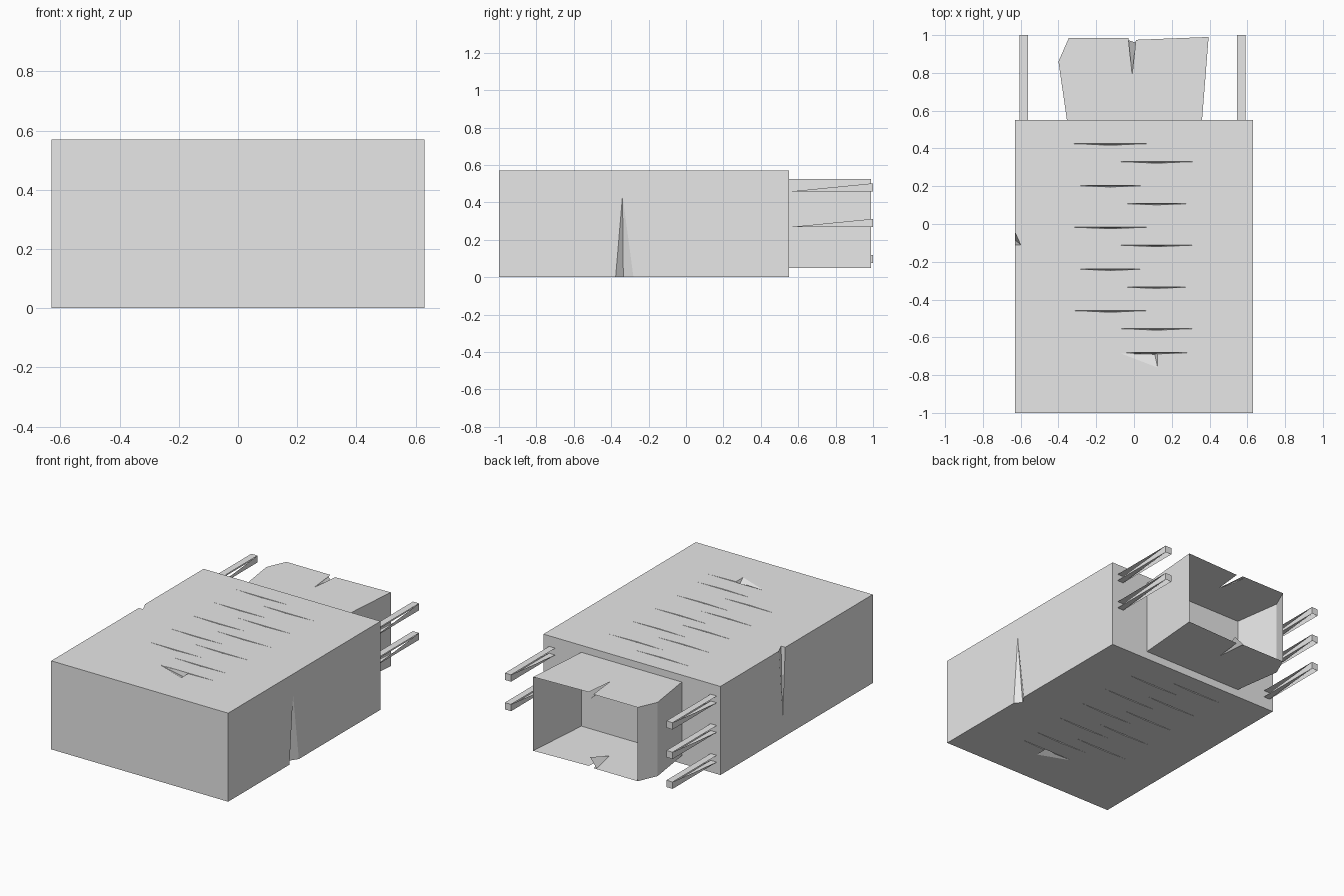
import bpy, bmesh

cube = bpy.data.objects.get("Cube")
if cube:
    bpy.data.objects.remove(cube, do_unlink=True)

grey = bpy.data.materials.new("plain_grey")
grey.use_nodes = True
grey.diffuse_color = (0.8, 0.8, 0.8, 1)
grey.node_tree.nodes["Principled BSDF"].inputs["Base Color"].default_value = (0.8, 0.8, 0.8, 1)

W, H, BACK = 0.63, 0.57, 0.55


def add_object(name, bm):
    mesh = bpy.data.meshes.new(name)
    bm.to_mesh(mesh)
    bm.free()
    mesh.materials.append(grey)
    ob = bpy.data.objects.new(name, mesh)
    bpy.context.collection.objects.link(ob)
    return ob


def add_hull(bm, points):
    verts = [bm.verts.new(p) for p in points]
    bmesh.ops.convex_hull(bm, input=verts)
    bmesh.ops.recalc_face_normals(bm, faces=bm.faces)


def add_dent(bm, outline, z, up, tip):
    """Closed wedge from an outline on a horizontal surface to a buried tip."""
    add_hull(bm, [(x, y, z) for x, y in outline]
             + [(x, y, z + up * 0.02) for x, y in outline] + [tip])


# Main housing
bm = bmesh.new()
add_hull(bm, [(x, y, z) for x in (-W, W) for y in (-1, BACK) for z in (0, H)])
housing = add_object("housing", bm)

# Staggered vent slots on top and bottom, and the larger front dent
bm = bmesh.new()
for z, up in ((H, 1), (0, -1)):
    for i in range(6):
        for left, right, first in ((-0.32, 0.07, 0.425), (-0.08, 0.32, 0.33)):
            y = first - 0.221 * i
            if y < -0.7:
                y = -0.68
            if i == 5 and left < -0.3:
                continue
            mid = (left + right) / 2
            add_dent(bm, [(left, y), (right, y), (mid, y - 0.008)], z, up,
                     (mid, y - 0.004, z - up * 0.03))
    add_dent(bm, [(-0.07, -0.685), (0.125, -0.685), (0.125, -0.76)], z, up,
             (0.11, -0.69, z - up * 0.03))

# Tapered side dents: one open at the top, one open at the bottom
add_dent(bm, [(-W - 0.02, 0), (-W - 0.02, -0.11), (-0.6, -0.11)], H, 1,
         (-W - 0.005, -0.08, 0.07))
add_dent(bm, [(W + 0.02, -0.40), (W + 0.02, -0.25), (0.595, -0.335)], 0, -1,
         (W + 0.005, -0.34, 0.5))
cutter = add_object("vent_cutter", bm)
cutter.hide_render = True
cutter.hide_viewport = True
cut = housing.modifiers.new("vents", "BOOLEAN")
cut.operation = "DIFFERENCE"
cut.solver = "EXACT"
cut.use_self = True
cut.object = cutter

# Open connector sleeve with slightly bent walls
LOW, HIGH = 0.05, 0.525
rim = [(-0.355, BACK), (-0.4, 0.86), (-0.345, 0.985),
       (-0.03, 0.985), (-0.01, 0.79), (0.01, 0.975), (0.395, 0.99), (0.36, BACK)]
bm = bmesh.new()
low = [bm.verts.new((x, y, LOW)) for x, y in rim]
high = [bm.verts.new((x, y, HIGH)) for x, y in rim]
bm.faces.new(low[::-1])
bm.faces.new(high)
for a, b in ((0, 1), (1, 2), (6, 7)):
    bm.faces.new((low[b], low[a], high[a], high[b]))
add_object("connector_sleeve", bm)

# Spring tabs bent into the sleeve
bm = bmesh.new()
for z, dz in ((HIGH, -0.05), (LOW, 0.05)):
    bm.faces.new([bm.verts.new(p) for p in
                  ((-0.05, 0.98, z), (-0.01, 0.79, z), (0.01, 0.96, z + dz))])
add_object("spring_tabs", bm)

# Slim contact pins: open channels, three on one side and two on the other
def add_pin(name, x, z):
    s, e = 0.022, 0.022
    bm = bmesh.new()
    root = [bm.verts.new((x + i * s, BACK, z + j * e)) for i, j in
            ((-1, -1), (1, -1), (1, 1), (-1, 1))]
    end = [bm.verts.new((x + i * s, 1, z + j * e)) for i, j in
           ((-1, -1), (1, -1), (1, 1), (-1, 1))]
    bm.faces.new(end)
    bm.faces.new((root[2], root[3], end[3], end[2]))
    bm.faces.new((root[1], end[2], end[1]))
    bm.faces.new((root[0], end[0], end[3]))
    bm.faces.new((root[0], root[1], end[1]))
    bmesh.ops.recalc_face_normals(bm, faces=bm.faces)
    add_object(name, bm)


for i, z in enumerate((0.48, 0.29, 0.098)):
    add_pin(f"contact_pin_right_{i + 1}", -0.583, z)
    if i < 2:
        add_pin(f"contact_pin_left_{i + 1}", 0.568, z)
